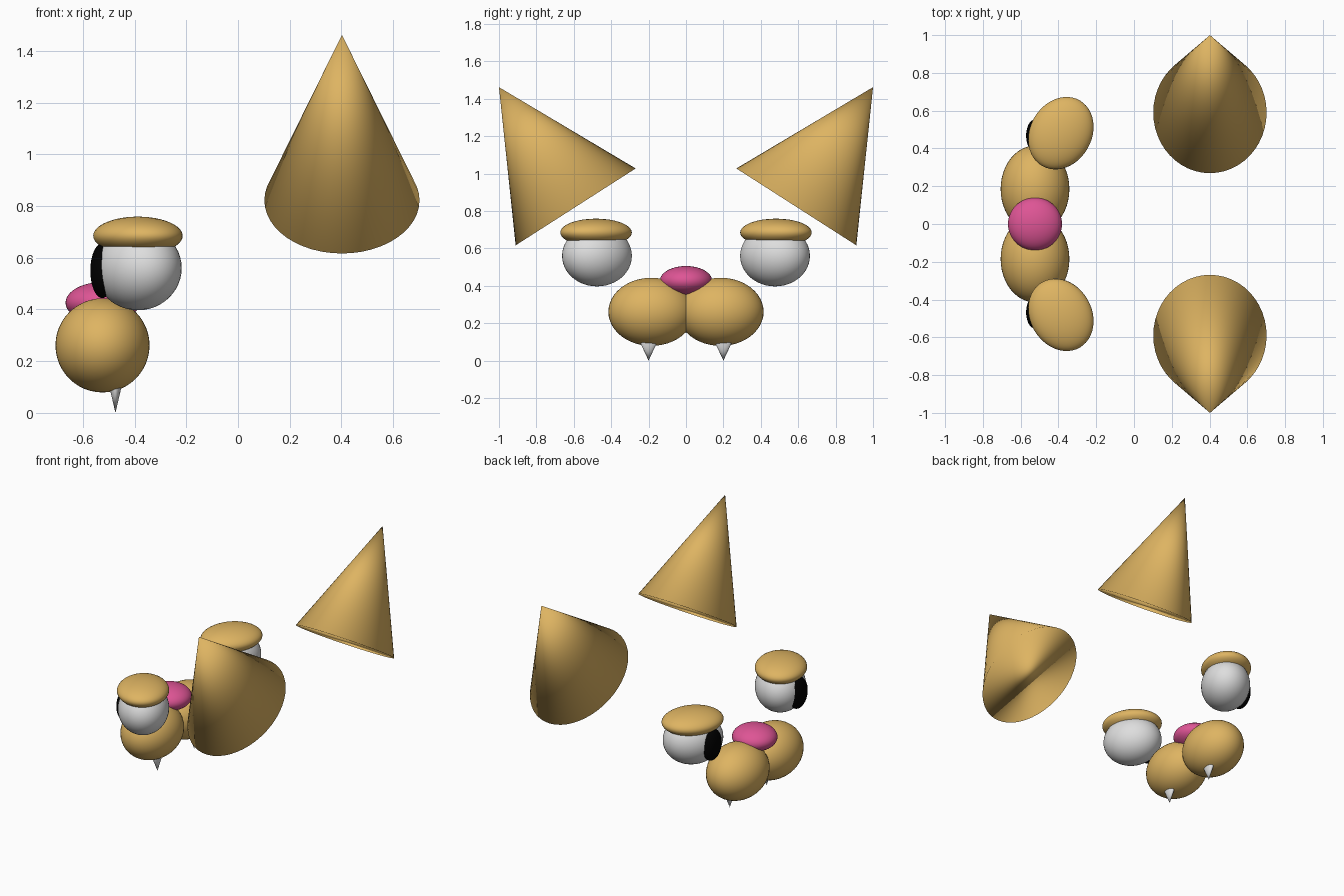
import bpy, math

if "Cube" in bpy.data.objects:
    bpy.data.objects.remove(bpy.data.objects["Cube"])


def material(name, rgb):
    m = bpy.data.materials.new(name)
    m.diffuse_color = (*rgb, 1)
    m.use_nodes = True
    m.node_tree.nodes["Principled BSDF"].inputs["Base Color"].default_value = m.diffuse_color
    return m


TAN = material("tan fur", (0.73, 0.456, 0.122))
PINK = material("pink", (0.73, 0.09, 0.30))
WHITE = material("white", (0.73, 0.73, 0.73))
BLACK = material("black", (0.0, 0.0, 0.0))


def finish(name, mat, scale):
    ob = bpy.context.object
    ob.name = name
    ob.scale = scale
    ob.data.materials.append(mat)
    bpy.ops.object.shade_smooth()
    return ob


def ellipsoid(name, mat, loc, radii, turn=0.0):
    bpy.ops.mesh.primitive_uv_sphere_add(segments=48, ring_count=24, radius=1,
                                         location=loc, rotation=(0, 0, turn))
    return finish(name, mat, radii)


def cone(name, mat, base, radii, height, tilt):
    # base is the centre of the round end; tilt turns the axis about x
    loc = (base[0],
           base[1] - math.sin(tilt) * height / 2,
           base[2] + math.cos(tilt) * height / 2)
    bpy.ops.mesh.primitive_cone_add(vertices=48, radius1=1, radius2=0, depth=1,
                                    location=loc, rotation=(tilt, 0, 0))
    return finish(name, mat, (radii[0], radii[1], height))


# Nose
ellipsoid("nose", PINK, (-0.524, 0, 0.426), (0.143, 0.14, 0.08))

# Paired parts
for side, s in (("left", -1), ("right", 1)):
    turn = -s * math.radians(30)
    ellipsoid(f"{side}_cheek", TAN, (-0.524, s * 0.185, 0.261), (0.182, 0.23, 0.182))
    ellipsoid(f"{side}_eyeball", WHITE, (-0.387, s * 0.476, 0.56), (0.16, 0.195, 0.163), turn)
    ellipsoid(f"{side}_eyelid", TAN, (-0.387, s * 0.481, 0.685), (0.163, 0.2, 0.074), turn)
    ellipsoid(f"{side}_pupil", BLACK, (-0.525, s * 0.468, 0.55), (0.046, 0.085, 0.106))
    # Ears: oval cones leaning outward
    cone(f"{side}_ear", TAN, (0.402, s * 0.59, 0.822), (0.3, 0.381), 0.76,
         -s * math.atan2(0.41, 0.64))
    # Teeth: small cones pointing down
    cone(f"{side}_tooth", WHITE, (-0.474, s * 0.2, 0.15), (0.035, 0.07), 0.15, math.pi)
